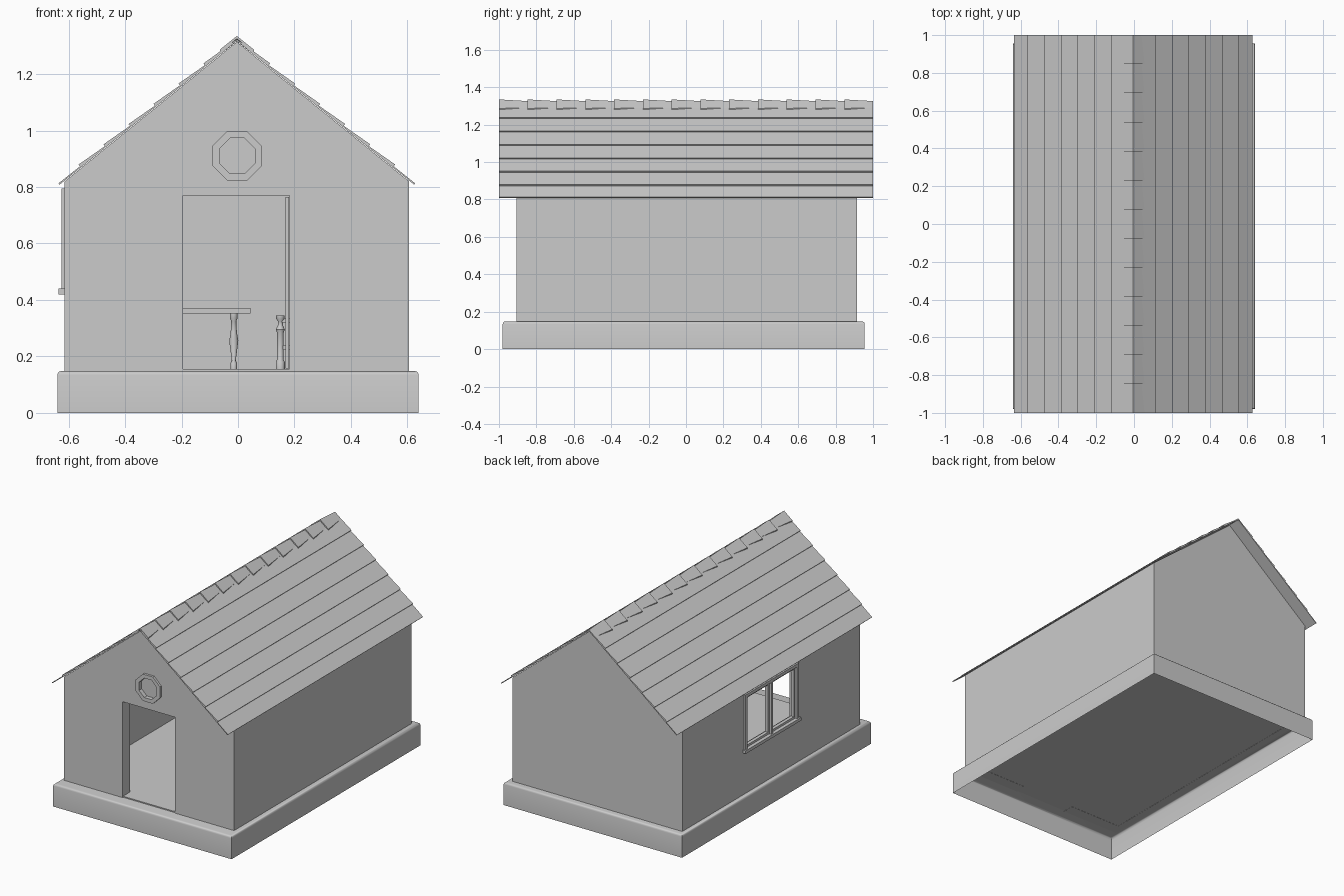
import bpy, bmesh, math
from mathutils import Vector

if "Cube" in bpy.data.objects:
    bpy.data.objects.remove(bpy.data.objects["Cube"])


def link(name, bm):
    bmesh.ops.recalc_face_normals(bm, faces=bm.faces)
    me = bpy.data.meshes.new(name)
    bm.to_mesh(me)
    bm.free()
    ob = bpy.data.objects.new(name, me)
    bpy.context.collection.objects.link(ob)
    return ob


def box(name, x0, x1, y0, y1, z0, z1, bevel=0):
    bm = bmesh.new()
    bmesh.ops.create_cube(bm, size=1)
    for v in bm.verts:
        v.co = Vector(((x0 + x1) / 2 + v.co.x * (x1 - x0),
                       (y0 + y1) / 2 + v.co.y * (y1 - y0),
                       (z0 + z1) / 2 + v.co.z * (z1 - z0)))
    if bevel:
        bmesh.ops.bevel(bm, geom=bm.edges[:], offset=bevel, segments=1, affect='EDGES')
    return link(name, bm)


def prism(name, pts, y0, y1):
    """Extrude an x/z outline along y."""
    bm = bmesh.new()
    face = bm.faces.new([bm.verts.new((x, y0, z)) for x, z in pts])
    ext = bmesh.ops.extrude_face_region(bm, geom=[face])
    bmesh.ops.translate(bm, vec=(0, y1 - y0, 0),
                        verts=[g for g in ext['geom'] if isinstance(g, bmesh.types.BMVert)])
    return link(name, bm)


def select(ob):
    bpy.ops.object.select_all(action='DESELECT')
    ob.select_set(True)
    bpy.context.view_layer.objects.active = ob


def cut(ob, cutter):
    m = ob.modifiers.new("cut", 'BOOLEAN')
    m.operation, m.solver, m.object = 'DIFFERENCE', 'EXACT', cutter
    select(ob)
    bpy.ops.object.modifier_apply(modifier=m.name)
    bpy.data.objects.remove(cutter)


def turned_leg(name, x, y, z0, profile):
    """Lathe a radius/height profile around z."""
    bm = bmesh.new()
    n = 12
    rings = [[bm.verts.new((x + r * math.cos(2 * math.pi * i / n),
                            y + r * math.sin(2 * math.pi * i / n), z0 + h))
              for i in range(n)] for r, h in profile]
    for a, b in zip(rings, rings[1:]):
        for i in range(n):
            bm.faces.new((a[i], a[(i + 1) % n], b[(i + 1) % n], b[i]))
    bm.faces.new(rings[0])
    bm.faces.new(rings[-1])
    select(link(name, bm))
    bpy.ops.object.shade_smooth_by_angle(angle=math.radians(40))


def octagon(r):
    return [(-0.003 + r * math.cos(math.pi * (i + .5) / 4),
             0.91 + r * math.sin(math.pi * (i + .5) / 4)) for i in range(8)]


# Plinth: open underneath, rounded top rim
bm = bmesh.new()
bmesh.ops.create_cube(bm, size=1)
for v in bm.verts:
    v.co = Vector((v.co.x * 1.28, v.co.y * 1.935 - 0.0125, (v.co.z + .5) * 0.148))
bmesh.ops.bevel(bm, geom=[e for e in bm.edges if all(v.co.z > .1 for v in e.verts)],
                offset=0.014, segments=3, profile=.5, affect='EDGES')
bmesh.ops.delete(bm, geom=[f for f in bm.faces if all(v.co.z < .001 for v in f.verts)],
                 context='FACES')
select(link("plinth", bm))
bpy.ops.object.shade_smooth_by_angle(angle=math.radians(35))

# Walls with gables, hollowed, with door, round window and side window openings
SL, TOP, FLOOR = 0.81, 1.317, 0.146


def house(half, drop, z0):
    e = TOP - drop - SL * half
    return [(-.004 - half, z0), (-.004 + half, z0), (-.004 + half, e),
            (-.004, TOP - drop), (-.004 - half, e)]


walls = prism("walls", house(.61, .003, FLOOR), -.905, .915)
cut(walls, prism("cavity", house(.565, .03, .1), -.83, .865))
cut(walls, box("door_cutter", -.195, .182, -1, -.7, .1, .77))
cut(walls, prism("round_cutter", octagon(.07), -1, -.7))
cut(walls, box("window_cutter", -.7, -.5, -.25, .27, .44, .78))
box("floor", -.57, .56, -.9, .87, .147, .155)

# Octagonal gable window
ring = prism("round_window_frame", octagon(.094), -.92, -.87)
cut(ring, prism("ring_cutter", octagon(.068), -1, -.7))
prism("round_window_pane", octagon(.07), -.893, -.885)

# Open door leaf, swung inward along the right jamb
box("door_leaf", .168, .18, -.83, -.46, .158, .765)

# Side window: surround, sill, two sashes
WX0, WX1 = -.626, -.58
for y in (-.265, .265):
    box("window_jamb", WX0, WX1, y, y + .02, .43, .795)
box("window_head", WX0, WX1, -.265, .285, .775, .795)
box("window_sill", -.635, WX1, -.275, .295, .42, .44)
box("window_mullion", WX0, WX1, 0, .02, .44, .775)
for y0, y1 in ((-.245, 0), (.02, .265)):
    for a, b in ((y0, y0 + .014), (y1 - .014, y1)):
        box("sash_stile", -.612, -.59, a, b, .44, .775)
    for z in (.44, .761):
        box("sash_rail", -.612, -.59, y0, y1, z, z + .014)

# Roof: sawtooth courses of long boards over a thin straight underside
EDGE = .628
nx, nz = SL / math.hypot(SL, 1), 1 / math.hypot(SL, 1)
line = lambda x, off: (x + nx * off, TOP - SL * x + nz * off)
steps = [.11 + .0885 * i for i in range(6)]
outer = []
for s in steps:
    outer += [line(s, .013), line(s, .005)]
outer.append(line(EDGE, .006))
right = outer + [(EDGE, TOP - SL * EDGE)]
left = [(-x, z) for x, z in reversed(right)]
prof = [(0, TOP + .006)] + right + [(0, TOP)] + left
prism("roof_boards", [(x - .004, z) for x, z in prof], -1, 1)

# Ridge: overlapping tapered cap tiles
N = 13
L = 2 / N
for i in range(N):
    bm = bmesh.new()
    y = -1 + i * L
    ends = []
    for yy, w, z in ((y, .06, 1.335), (y + L, .044, 1.326)):
        pts = [(-w, z - .8 * w), (0, z), (w, z - .8 * w),
               (w, z - .8 * w - .01), (0, z - .01), (-w, z - .8 * w - .01)]
        ends.append([bm.verts.new((px - .004, yy, pz)) for px, pz in pts])
    a, b = ends
    for k in range(6):
        bm.faces.new((a[k], a[(k + 1) % 6], b[(k + 1) % 6], b[k]))
    for e in ends:
        bm.faces.new((e[0], e[1], e[4], e[5]))
        bm.faces.new((e[1], e[2], e[3], e[4]))
    link("ridge_tile", bm)

# Table with turned legs
box("table_top", -.45, .045, .22, .7, .352, .372)
leg = [(.012, 0), (.012, .02), (.007, .03), (.016, .1), (.011, .13), (.009, .17), (.014, .18), (.014, .197)]
for x in (-.39, -.015):
    for y in (.28, .64):
        turned_leg("table_leg", x, y, .155, leg)

# Stool with turned posts and rails
post = [(.016, 0), (.016, .025), (.011, .035), (.012, .13), (.016, .14), (.009, .155),
        (.009, .17), (.015, .178), (.015, .19)]
for x in (.15, .36):
    for y in (.36, .57):
        turned_leg("stool_leg", x, y, .155, post)
for z in (.225, .32):
    for x in (.15, .36):
        box("stool_side_rail", x - .006, x + .006, .36, .57, z, z + .014)
    for y in (.36, .57):
        box("stool_cross_rail", .15, .36, y - .006, y + .006, z, z + .014)
box("stool_seat", .15, .36, .36, .57, .322, .332)
